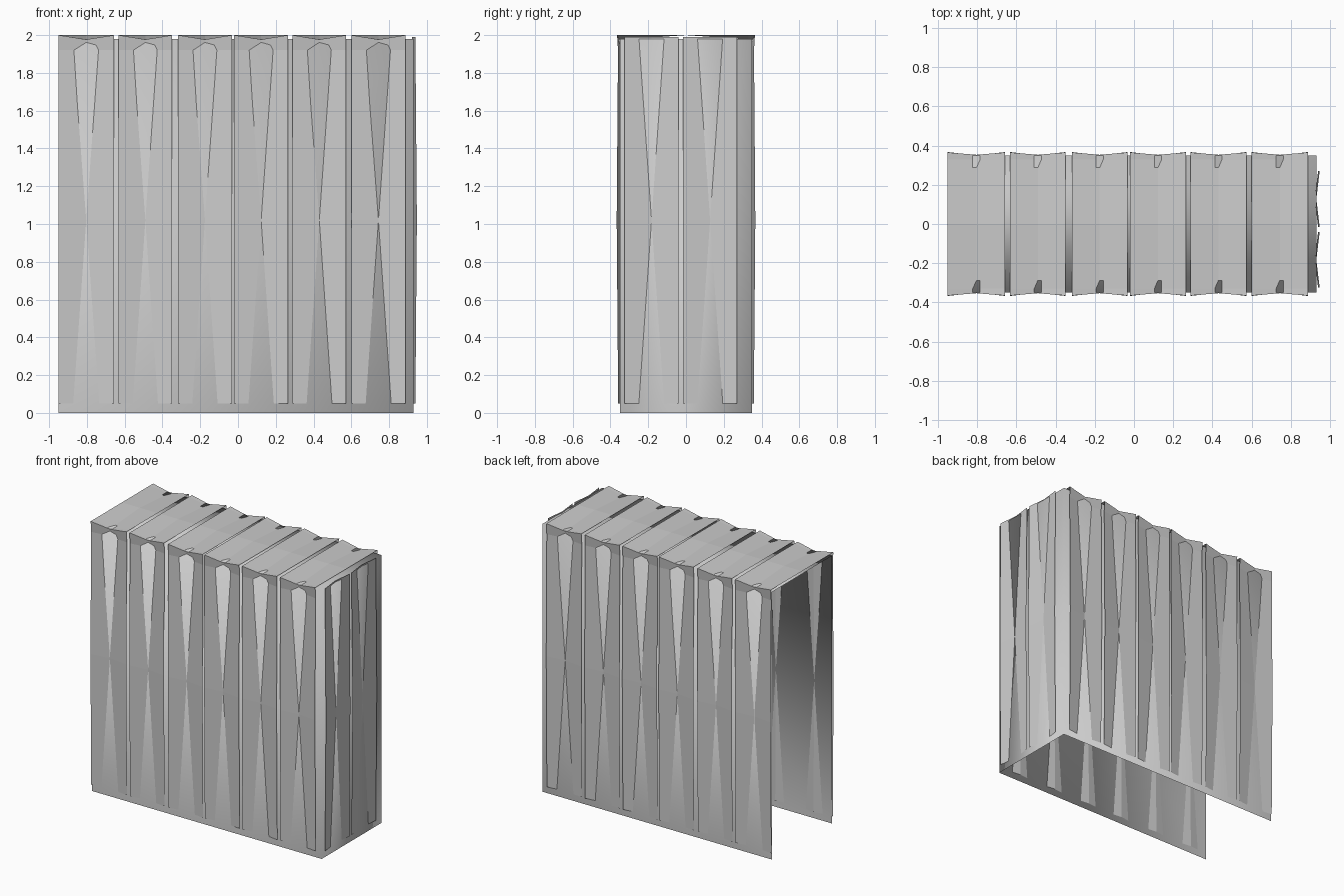
import bpy

if "Cube" in bpy.data.objects:
    bpy.data.objects.remove(bpy.data.objects["Cube"])

X0, X1, Y, TOP = -0.95, 0.93, 0.35, 1.98


def make_mesh(name, verts, faces, smooth=False):
    me = bpy.data.meshes.new(name)
    me.from_pydata(verts, [], faces)
    me.update()
    for p in me.polygons:
        p.use_smooth = smooth
    ob = bpy.data.objects.new(name, me)
    bpy.context.collection.objects.link(ob)
    return ob


def folded_strip(name, rows):
    """Each row is (left, centre fold, right); rows are joined by quads."""
    verts = [p for row in rows for p in row]
    faces = []
    for i in range(len(rows) - 1):
        for c in range(2):
            a = i * 3 + c
            faces.append((a, a + 1, a + 4, a + 3))
    return make_mesh(name, verts, faces)


# Thin inner shell: front, back, right end and top; open below and at the left
shell_verts = [(x, y, z) for z in (0, TOP)
               for x, y in ((X0, -Y), (X1, -Y), (X1, Y), (X0, Y))]
make_mesh("inner_shell", shell_verts,
          [(0, 1, 5, 4), (1, 2, 6, 5), (2, 3, 7, 6), (4, 5, 6, 7)], smooth=True)

# Half profile of a wrap-over panel: (edge y, edge z, fold y, fold z)
half = [
    (-0.359, 0.05, -0.342, 0.05),
    (-0.367, 1.02, -0.350, 1.02),
    (-0.360, 1.92, -0.342, 1.92),
    (-0.365, 2.00, -0.353, 1.977),
    (-0.330, 2.00, -0.330, 1.977),
]
profile = half + [(0, 2.0, 0, 2.0)] + [(-a, b, -c, d) for a, b, c, d in reversed(half)]

# Six folded panels wrapping front, top and back
spans = [(-0.95, -0.657), (-0.632, -0.349), (-0.317, -0.033),
         (-0.02, 0.265), (0.288, 0.573), (0.60, 0.887)]
for i, (l, r) in enumerate(spans):
    m = (l + r) / 2
    folded_strip(f"wrap_panel_{i + 1}",
                 [((l, ey, ez), (m, fy, fz), (r, ey, ez)) for ey, ez, fy, fz in profile])

# Two folded panels on the right end: (z, edge x, fold x)
end_profile = [(0.05, 0.939, 0.922), (1.02, 0.947, 0.93), (1.99, 0.939, 0.922)]
for i, (l, r) in enumerate([(-0.325, -0.04), (-0.015, 0.27)]):
    m = (l + r) / 2
    folded_strip(f"end_panel_{i + 1}",
                 [((ex, l, z), (fx, m, z), (ex, r, z)) for z, ex, fx in end_profile])
